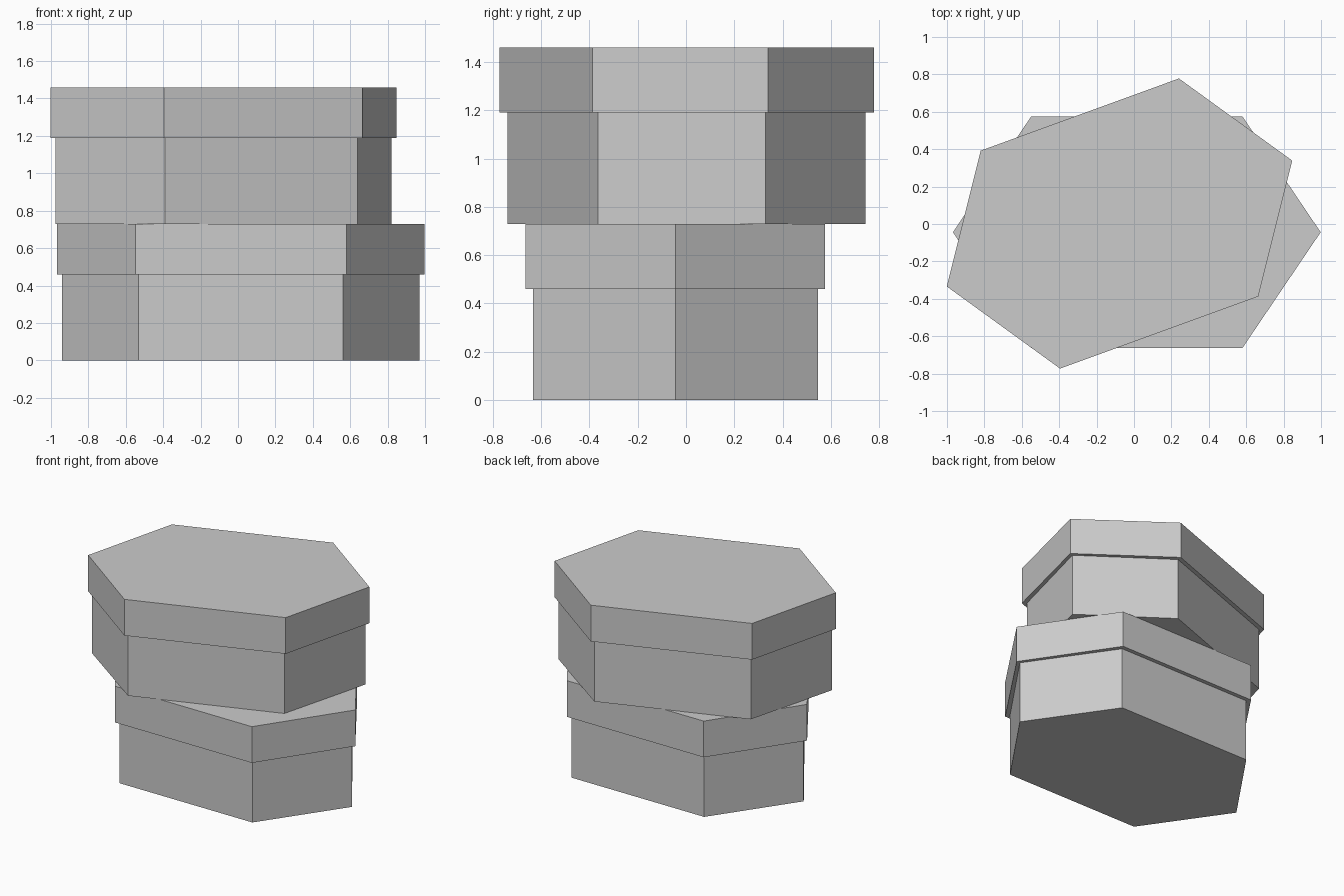
import bpy, bmesh, math
from mathutils import Matrix

if "Cube" in bpy.data.objects:
    bpy.data.objects.remove(bpy.data.objects["Cube"])


def hex_prism(name, rx, half, ry, z0, z1, centre, angle):
    """Elongated six-sided prism between two heights."""
    outline = [(rx, 0), (half, ry), (-half, ry), (-rx, 0), (-half, -ry), (half, -ry)]
    bm = bmesh.new()
    base = bm.faces.new([bm.verts.new((x, y, z0)) for x, y in outline])
    top = bmesh.ops.extrude_face_region(bm, geom=[base], use_keep_orig=True)
    for v in top["geom"]:
        if isinstance(v, bmesh.types.BMVert):
            v.co.z = z1
    bmesh.ops.recalc_face_normals(bm, faces=bm.faces)
    bm.transform(Matrix.Translation((*centre, 0)) @ Matrix.Rotation(math.radians(angle), 4, "Z"))
    mesh = bpy.data.meshes.new(name)
    bm.to_mesh(mesh)
    bm.free()
    bpy.context.collection.objects.link(bpy.data.objects.new(name, mesh))


# Two stacked boxes with lids, the upper one turned and shifted
for prefix, z, centre, angle in (("lower", 0.0, (0.015, -0.044), 0),
                                 ("upper", 0.73, (-0.0775, 0.0025), 20)):
    hex_prism(prefix + "_box", 0.955, 0.547, 0.59, z, z + 0.46, centre, angle)
    hex_prism(prefix + "_lid", 0.983, 0.564, 0.62, z + 0.46, z + 0.73, centre, angle)
